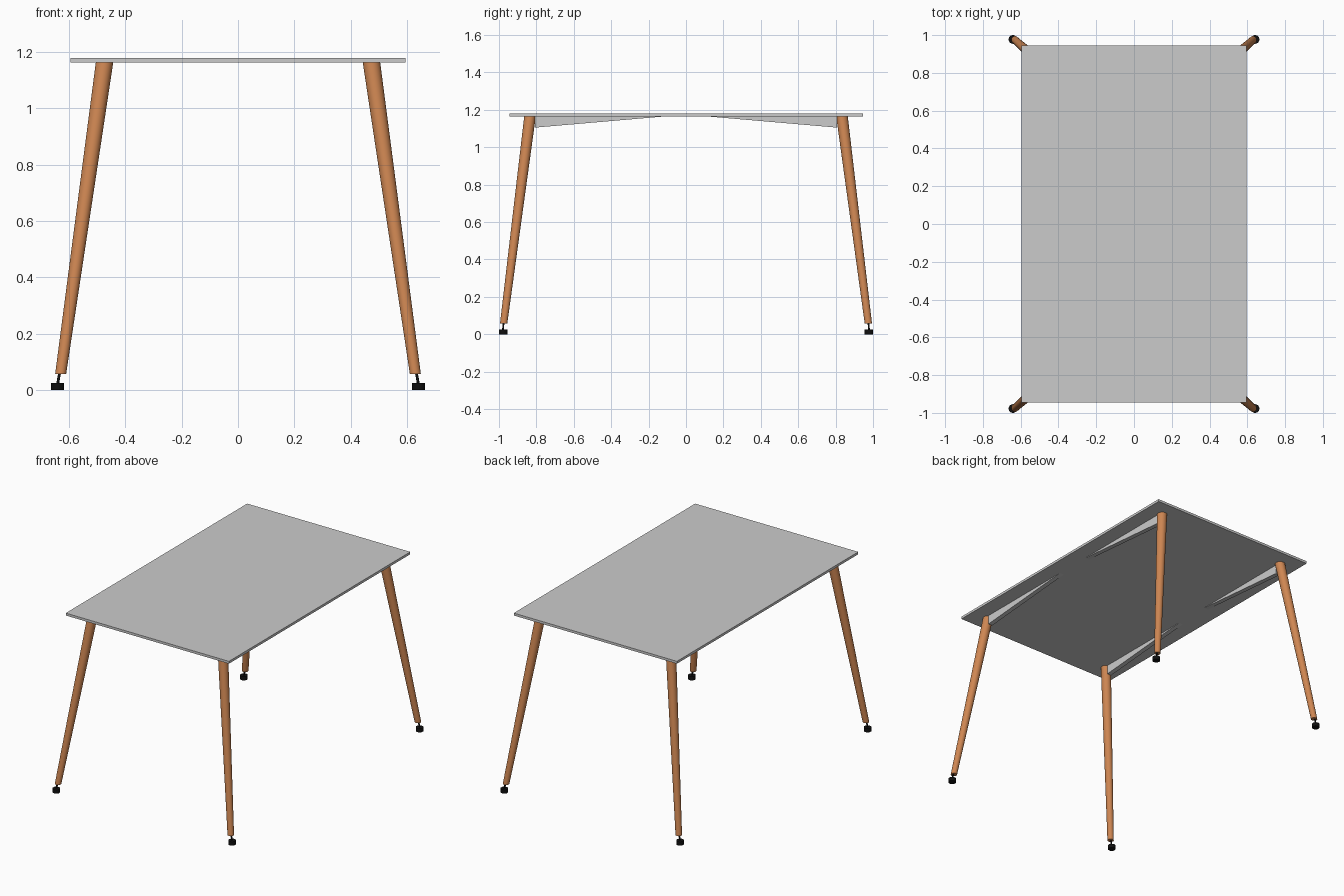
import bpy, bmesh, math
from mathutils import Vector

if "Cube" in bpy.data.objects:
    bpy.data.objects.remove(bpy.data.objects["Cube"])


def material(name, rgb):
    m = bpy.data.materials.new(name)
    m.diffuse_color = (*rgb, 1)
    m.use_nodes = True
    m.node_tree.nodes["Principled BSDF"].inputs["Base Color"].default_value = m.diffuse_color
    return m


GREY = material("light grey", (0.6, 0.6, 0.6))
WOOD = material("warm wood", (0.62, 0.24, 0.085))
BLACK = material("black", (0.005, 0.005, 0.005))


def finish(bm, name, mat, smooth=False):
    bmesh.ops.recalc_face_normals(bm, faces=bm.faces)
    me = bpy.data.meshes.new(name)
    bm.to_mesh(me)
    bm.free()
    me.materials.append(mat)
    ob = bpy.data.objects.new(name, me)
    bpy.context.collection.objects.link(ob)
    if smooth:
        bpy.ops.object.select_all(action='DESELECT')
        ob.select_set(True)
        bpy.context.view_layer.objects.active = ob
        bpy.ops.object.shade_smooth_by_angle(angle=math.radians(40))
    return ob


def taper(name, mat, p0, r0, p1, r1, n=32):
    """Slanted tapered post with horizontal ends."""
    bm = bmesh.new()
    rings = [[bm.verts.new(Vector(p) + Vector((r * math.cos(2 * math.pi * i / n),
                                               r * math.sin(2 * math.pi * i / n), 0)))
              for i in range(n)] for p, r in ((p0, r0), (p1, r1))]
    for i in range(n):
        j = (i + 1) % n
        bm.faces.new((rings[0][i], rings[0][j], rings[1][j], rings[1][i]))
    for ring in rings:
        bm.faces.new(ring)
    return finish(bm, name, mat, True)


# Table top
bm = bmesh.new()
bmesh.ops.create_cube(bm, size=1)
for v in bm.verts:
    v.co = (v.co.x * 1.19, v.co.y * 1.89, 1.172 + v.co.z * 0.016)
finish(bm, "table_top", GREY)

for sx, side in ((-1, "left"), (1, "right")):
    for sy, end in ((-1, "front"), (1, "back")):
        tag = f"{end}_{side}"
        # Splayed leg, levelling rod and foot
        taper(f"{tag}_leg", WOOD, (sx * 0.630, sy * 0.975, 0.057), 0.0195,
              (sx * 0.474, sy * 0.834, 1.165), 0.031)
        taper(f"{tag}_rod", BLACK, (sx * 0.641, sy * 0.978, 0.02), 0.005,
              (sx * 0.633, sy * 0.976, 0.065), 0.005, 12)
        taper(f"{tag}_foot", BLACK, (sx * 0.641, sy * 0.977, 0), 0.023,
              (sx * 0.641, sy * 0.977, 0.025), 0.023, 24)
        # Wedge-shaped support rail under the top
        bm = bmesh.new()
        prof = ((0.807, 1.105), (0.807, 1.165), (0.11, 1.165))
        a, b = [[bm.verts.new((sx * x, sy * y, z)) for y, z in prof] for x in (0.463, 0.493)]
        bm.faces.new(a)
        bm.faces.new(b)
        for i in range(3):
            j = (i + 1) % 3
            bm.faces.new((a[i], a[j], b[j], b[i]))
        finish(bm, f"{tag}_rail", GREY)
